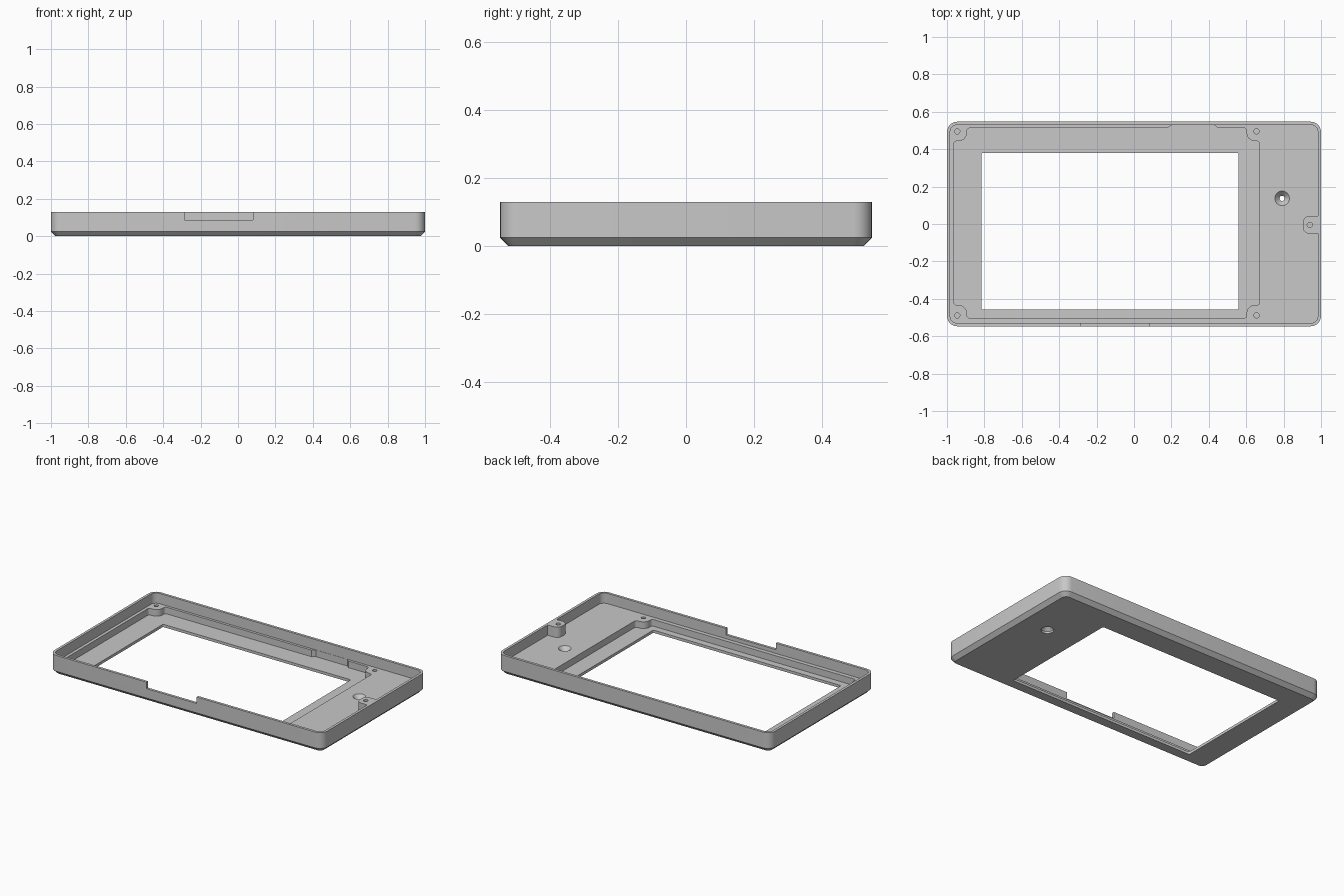
import bpy, bmesh, math
from mathutils import Vector

cube = bpy.data.objects.get("Cube")
if cube:
    bpy.data.objects.remove(cube, do_unlink=True)

RIM, LEDGE, FLOOR = 0.13, 0.062, 0.018   # heights of rim, inner ledge, screen recess

grey = bpy.data.materials.new("matte grey")
grey.use_nodes = True
grey.diffuse_color = (0.58, 0.58, 0.58, 1)
grey.node_tree.nodes["Principled BSDF"].inputs["Base Color"].default_value = grey.diffuse_color


def rounded(corners, steps=6):
    """Round each (x, y, radius) corner of a polygon with a tangent arc."""
    out = []
    for i, (x, y, r) in enumerate(corners):
        p = Vector((x, y))
        if r == 0:
            out.append(p)
            continue
        a = (Vector(corners[i - 1][:2]) - p).normalized()
        b = (Vector(corners[(i + 1) % len(corners)][:2]) - p).normalized()
        half = a.angle(b) / 2
        centre = p + (a + b).normalized() * r / math.sin(half)
        start = (p + a * r / math.tan(half) - centre).normalized()
        end = (p + b * r / math.tan(half) - centre).normalized()
        out += [centre + r * start.slerp(end, k / steps) for k in range(steps + 1)]
    return out


def rect(x0, x1, y0, y1, r=0):
    return rounded([(x0, y0, r), (x1, y0, r), (x1, y1, r), (x0, y1, r)])


def circle(x, y, r, n=32):
    return [Vector((x + r * math.cos(2 * math.pi * k / n),
                    y + r * math.sin(2 * math.pi * k / n))) for k in range(n)]


def loft(name, *levels):
    """Solid through matching outlines given as (outline, z), bottom to top."""
    bm = bmesh.new()
    rings = [[bm.verts.new((p.x, p.y, z)) for p in outline] for outline, z in levels]
    n = len(rings[0])
    bm.faces.new(rings[0][::-1])
    bm.faces.new(rings[-1])
    for low, high in zip(rings, rings[1:]):
        for i in range(n):
            j = (i + 1) % n
            bm.faces.new((low[i], low[j], high[j], high[i]))
    bmesh.ops.recalc_face_normals(bm, faces=bm.faces)
    mesh = bpy.data.meshes.new(name)
    bm.to_mesh(mesh)
    bm.free()
    mesh.materials.append(grey)
    ob = bpy.data.objects.new(name, mesh)
    bpy.context.collection.objects.link(ob)
    return ob


def combine(target, tool, operation="DIFFERENCE"):
    mod = target.modifiers.new(tool.name, "BOOLEAN")
    mod.operation, mod.solver, mod.object = operation, "EXACT", tool
    bpy.context.view_layer.objects.active = target
    bpy.ops.object.modifier_apply(modifier=mod.name)
    bpy.data.objects.remove(tool, do_unlink=True)


def prism(name, outline, z0, z1):
    return loft(name, (outline, z0), (outline, z1))


# Outer body with chamfered lower edge
full = rect(-1, 1, -0.547, 0.547, 0.055)
inset = rect(-0.975, 0.975, -0.522, 0.522, 0.03)
case = loft("bezel_case", (inset, 0), (full, 0.025), (full, RIM))

# Cavity inside the rim
combine(case, prism("cavity", rect(-0.983, 0.983, -0.53, 0.53, 0.038), LEDGE, 0.3))

# Screen recess, its corners stepped in around the screw posts
x0, x1, y0, y1, d = -0.963, 0.672, -0.503, 0.513, 0.07
small, big = 0.015, 0.045
recess = rounded([
    (x0 + d, y0, small), (x1 - d, y0, small), (x1 - d, y0 + d, big), (x1, y0 + d, small),
    (x1, y1 - d, small), (x1 - d, y1 - d, big), (x1 - d, y1, small),
    (x0 + d, y1, small), (x0 + d, y1 - d, big), (x0, y1 - d, small),
    (x0, y0 + d, small), (x0 + d, y0 + d, big)])
combine(case, prism("screen_recess", recess, FLOOR, 0.1))

# Shallow cable relief in the back side of the recess
relief = rounded([(0.18, 0.5, 0), (0.45, 0.5, 0), (0.45, 0.513, 0),
                  (0.43, 0.5285, 0), (0.2, 0.5285, 0), (0.18, 0.513, 0)])
combine(case, prism("cable_relief", relief, FLOOR, 0.1))

# Screen window
combine(case, prism("window", rect(-0.815, 0.56, -0.458, 0.38, 0.008), -0.1, 0.1))

# Notch in the front wall
combine(case, prism("front_notch", rect(-0.287, 0.08, -0.6, -0.515), 0.087, 0.3))

# Side post, flush with the rim
post = rounded([(0.903, -0.052, 0.035), (0.992, -0.052, 0),
                (0.992, 0.043, 0), (0.903, 0.043, 0.035)])
combine(case, prism("side_post", post, 0.04, RIM), "UNION")

# Blind screw holes
for x, y, top in [(-0.945, 0.495, LEDGE), (0.655, 0.495, LEDGE),
                  (-0.945, -0.489, LEDGE), (0.655, -0.489, LEDGE), (0.94, -0.005, RIM)]:
    combine(case, prism("screw_hole", circle(x, y, 0.014, 20), 0.025, top + 0.05))

# Button hole, flared on both faces
wide, narrow = circle(0.792, 0.137, 0.039), circle(0.792, 0.137, 0.014)
combine(case, loft("button_hole", (wide, -0.01), (wide, 0.012), (narrow, 0.035),
                   (wide, LEDGE), (wide, 0.1)))

# Smooth rounded corners, keep crisp edges
bpy.ops.object.select_all(action="DESELECT")
case.select_set(True)
bpy.context.view_layer.objects.active = case
bpy.ops.object.shade_smooth_by_angle(angle=math.radians(30))
